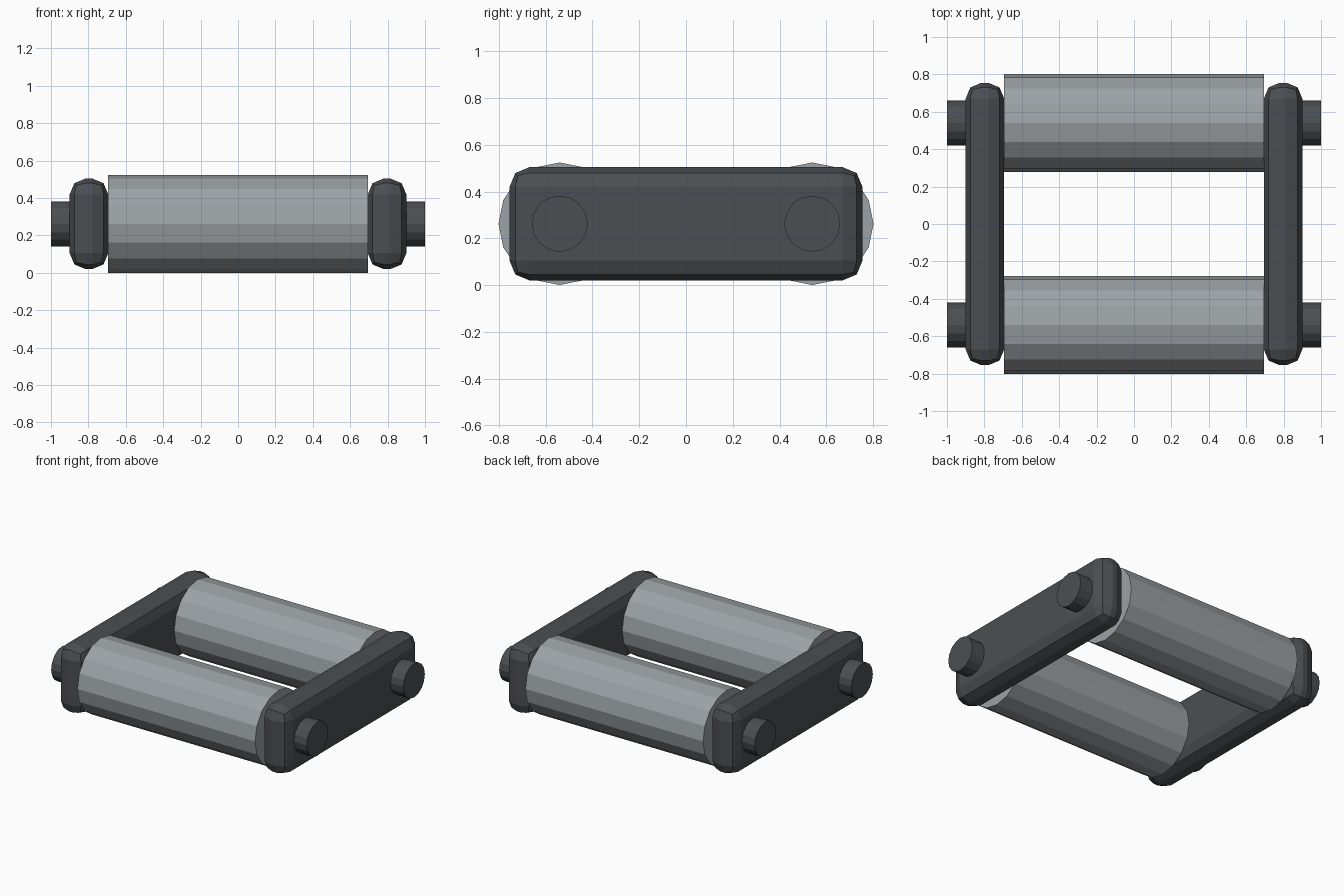
import bpy
from math import pi

if "Cube" in bpy.data.objects:
    bpy.data.objects.remove(bpy.data.objects["Cube"])

ZC = 0.262  # height of the shared axle line


def material(name, color):
    m = bpy.data.materials.new(name)
    m.diffuse_color = (*color, 1)
    m.use_nodes = True
    m.node_tree.nodes["Principled BSDF"].inputs["Base Color"].default_value = m.diffuse_color
    return m


dark = material("dark_steel", (0.07, 0.078, 0.085))
light = material("roller_steel", (0.33, 0.36, 0.38))


def cylinder_x(name, radius, length, y, mat):
    bpy.ops.mesh.primitive_cylinder_add(vertices=16, radius=radius, depth=length,
                                        location=(0, y, ZC), rotation=(0, pi / 2, 0))
    ob = bpy.context.object
    ob.name = name
    ob.data.materials.append(mat)
    return ob


# Rollers with a pin running through each
for label, y in (("front", -0.54), ("back", 0.54)):
    cylinder_x(label + "_roller", 0.262, 1.39, y, light)
    cylinder_x(label + "_pin", 0.12, 2.0, y, dark)

# Rounded side plates
for label, x in (("left", -0.797), ("right", 0.797)):
    bpy.ops.mesh.primitive_cube_add(size=1, location=(x, 0, ZC))
    plate = bpy.context.object
    plate.name = label + "_side_plate"
    plate.scale = (0.206, 1.51, 0.484)
    bpy.ops.object.transform_apply(location=False, rotation=False, scale=True)
    plate.data.materials.append(dark)
    bevel = plate.modifiers.new("rounded_edges", 'BEVEL')
    bevel.width = 0.085
    bevel.segments = 2
